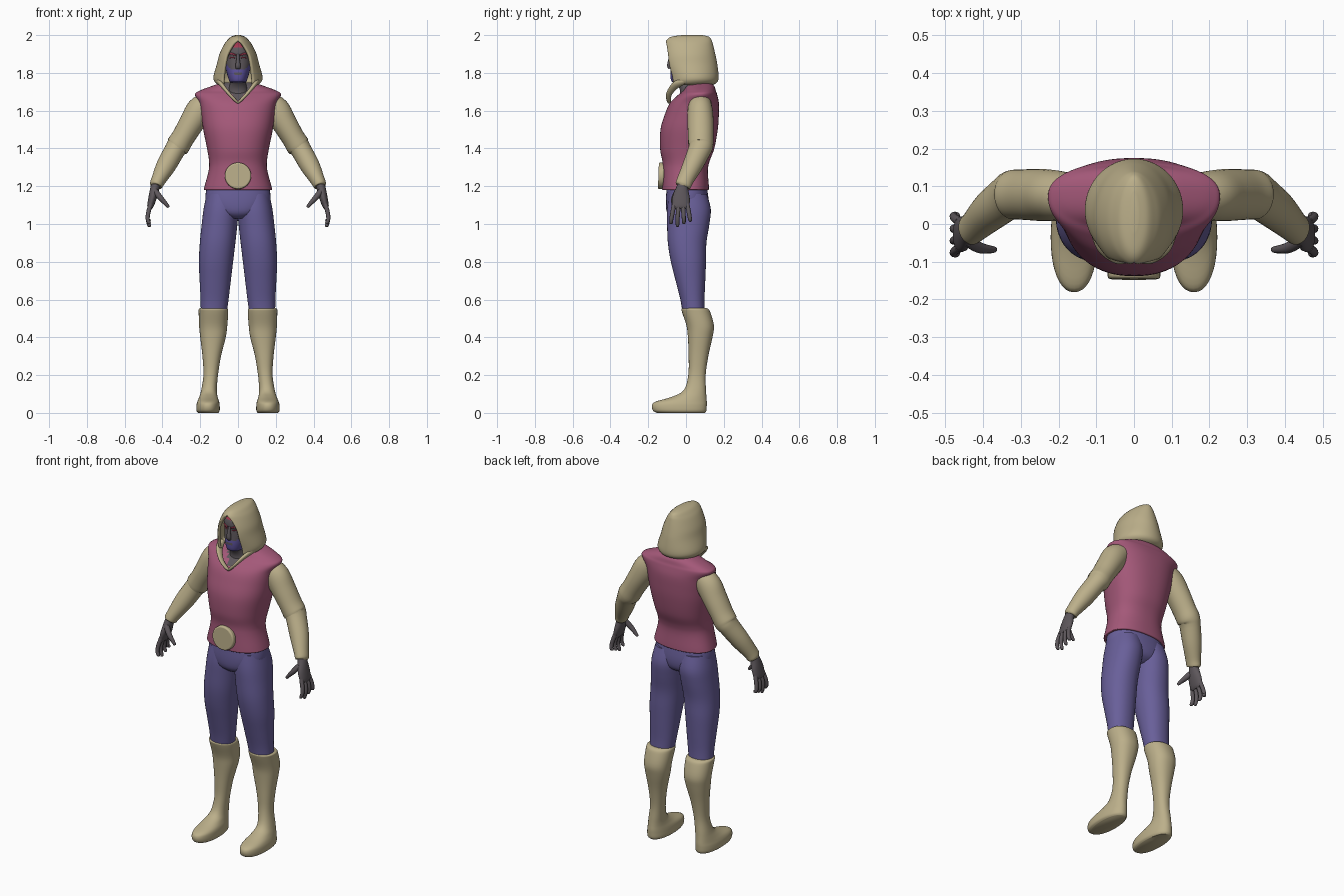
import bpy, bmesh, math
from mathutils import Vector

default_cube = bpy.data.objects.get("Cube")
if default_cube:
    bpy.data.objects.remove(default_cube, do_unlink=True)


def material(name, red, green, blue):
    mat = bpy.data.materials.new(name)
    mat.use_nodes = True
    colour = (red, green, blue, 1)
    mat.diffuse_color = colour
    mat.node_tree.nodes["Principled BSDF"].inputs["Base Color"].default_value = colour
    return mat


TAN = material("tan cloth", .50, .43, .255)
WINE = material("wine cloth", .37, .098, .19)
PURPLE = material("purple cloth", .14, .115, .32)
SKIN = material("grey skin", .11, .095, .105)
BEARD = material("blue beard", .11, .085, .34)
RED = material("red hair", .36, .04, .08)


def smooth_path(rows, steps):
    """Catmull-Rom interpolation through rows of numbers."""
    result = []
    for i in range(len(rows) - 1):
        before, start = rows[max(i - 1, 0)], rows[i]
        end, after = rows[i + 1], rows[min(i + 2, len(rows) - 1)]
        for s in range(steps):
            t = s / steps
            result.append([
                b + t * ((c - a) / 2 + t * (a - 2.5 * b + 2 * c - d / 2
                                            + t * (1.5 * (b - c) + (d - a) / 2)))
                for a, b, c, d in zip(before, start, end, after)])
    return result + [list(rows[-1])]


def skin_rings(name, rings, mats, mirror=False, is_open=False, rule=None, thickness=0):
    """Bridge rings of points into one smooth object."""
    bm = bmesh.new()
    loops = [[bm.verts.new(p) for p in ring] for ring in rings]
    count = len(loops[0])
    for low, high in zip(loops, loops[1:]):
        for j in range(count - 1 if is_open else count):
            k = (j + 1) % count
            bm.faces.new((low[j], low[k], high[k], high[j]))
    bm.faces.new(loops[-1])
    if not is_open:
        bm.faces.new(loops[0][::-1])
    bmesh.ops.remove_doubles(bm, verts=bm.verts, dist=.00001)
    if rule:
        for face in bm.faces:
            face.material_index = rule(face.calc_center_median())
    mesh = bpy.data.meshes.new(name)
    bm.to_mesh(mesh)
    bm.free()
    for mat in mats:
        mesh.materials.append(mat)
    obj = bpy.data.objects.new(name, mesh)
    bpy.context.collection.objects.link(obj)
    finish(obj)
    if thickness:
        shell = obj.modifiers.new("thickness", "SOLIDIFY")
        shell.thickness = thickness
        shell.offset = -1
    if mirror:
        obj.modifiers.new("other side", "MIRROR")
    return obj


def finish(obj):
    bpy.ops.object.select_all(action="DESELECT")
    obj.select_set(True)
    bpy.context.view_layer.objects.active = obj
    bpy.ops.object.shade_smooth_by_angle(angle=math.radians(50))


def bend(value, power):
    return math.copysign(abs(value) ** (2 / power), value)


def stack(name, rows, mats, bias=.5, power=2, steps=4, sides=40, is_open=False, **options):
    """Level rings from rows of height, x range, y range and front gap."""
    rings = []
    for z, left, right, front, back, *gap in smooth_path(rows, steps):
        cx, width = (left + right) / 2, (right - left) / 2
        cy = front + (back - front) * bias
        start = math.asin(min(max(gap[0], 0) / width, 1)) if is_open else 0
        ring = []
        for k in range(sides):
            turn = k / (sides - 1 if is_open else sides)
            angle = start + turn * 2 * (math.pi - start)
            depth = bend(math.cos(angle), power)
            y = cy - depth * (cy - front if depth > 0 else back - cy)
            ring.append((cx + width * bend(math.sin(angle), power), y, z))
        rings.append(ring)
    return skin_rings(name, rings, mats, is_open=is_open, **options)


def centred(rows):
    """Rows with one half width become rows with an x range."""
    return [(z, -w, w, *rest) for z, w, *rest in rows]


def limb(name, rows, mat, steps=4, sides=20, mirror=True):
    """Rings square to a path, from rows of x, y, z and two radii."""
    path = smooth_path(rows, steps)
    points = [Vector(row[:3]) for row in path]
    rings = []
    for i, row in enumerate(path):
        along = (points[min(i + 1, len(path) - 1)] - points[max(i - 1, 0)]).normalized()
        across = Vector((0, 1, 0)).cross(along).normalized()
        up = along.cross(across)
        turns = [2 * math.pi * k / sides for k in range(sides)]
        rings.append([points[i] + across * math.sin(a) * row[3] - up * math.cos(a) * row[4]
                      for a in turns])
    return skin_rings(name, rings, [mat], mirror=mirror)


# Boots with long toes and a rolled top
stack("boots", [
    (0, .105, .21, -.155, .1), (.012, .097, .22, -.175, .108),
    (.04, .097, .22, -.18, .11), (.06, .1, .215, -.16, .11),
    (.085, .108, .205, -.075, .108), (.12, .112, .195, -.012, .106),
    (.2, .106, .183, .012, .104), (.3, .09, .188, .014, .118),
    (.4, .065, .2, .01, .14), (.46, .057, .206, .003, .148),
    (.53, .052, .208, -.02, .13), (.55, .054, .207, -.024, .118),
    (.555, .065, .195, -.012, .105)], [TAN], power=2.2, mirror=True)

# Trousers
stack("trouser_legs", [
    (.53, .06, .197, -.018, .1), (.6, .05, .198, -.03, .098),
    (.7, .038, .203, -.055, .102), (.8, .026, .207, -.08, .106),
    (.9, .014, .202, -.096, .108), (1, .003, .192, -.1, .124),
    (1.08, -.004, .182, -.1, .131), (1.16, 0, .166, -.09, .11)],
    [PURPLE], power=2.15, mirror=True)
stack("trouser_hips", centred([
    (1.03, .05, -.07, .07), (1.06, .13, -.1, .11), (1.12, .172, -.107, .12),
    (1.21, .163, -.1, .108)]), [PURPLE], power=2.3)


# Vest with an open neckline
def neckline(p):
    return int(p.y < .06 and p.z > 1.645 + abs(p.x) * 1.05)


stack("vest", centred([
    (1.18, .17, -.115, .108), (1.182, .18, -.125, .12), (1.2, .177, -.126, .121),
    (1.28, .156, -.124, .116), (1.33, .153, -.125, .124), (1.4, .164, -.137, .15),
    (1.5, .184, -.135, .168), (1.58, .195, -.112, .174), (1.64, .206, -.085, .174),
    (1.685, .228, -.04, .165), (1.705, .205, -.015, .158), (1.73, .14, .0, .15),
    (1.75, .08, .02, .13)]), [WINE, SKIN],
    bias=.55, power=2.3, steps=6, sides=72, rule=neckline)

# Round belt plate
bpy.ops.mesh.primitive_cylinder_add(vertices=40, radius=.07, depth=.03,
                                    location=(0, -.131, 1.255),
                                    rotation=(math.radians(88), 0, 0))
plate = bpy.context.object
plate.name = "belt_plate"
plate.data.materials.append(TAN)
finish(plate)
rim = plate.modifiers.new("soft rim", "BEVEL")
rim.width = .008
rim.segments = 3

# Sleeves with a fold at the elbow
limb("sleeves", [
    (.15, .075, 1.65, .055, .055), (.2, .075, 1.605, .072, .066),
    (.245, .077, 1.535, .066, .069), (.29, .078, 1.46, .061, .067),
    (.318, .078, 1.415, .063, .066), (.332, .073, 1.395, .055, .061),
    (.38, .035, 1.31, .052, .053), (.42, -.003, 1.235, .039, .044),
    (.434, -.015, 1.205, .034, .042), (.436, -.017, 1.2, .026, .032)], TAN, sides=28)

# Hands
limb("palms", [
    (.43, -.012, 1.225, .022, .028), (.44, -.02, 1.19, .024, .032),
    (.452, -.026, 1.14, .022, .046), (.464, -.028, 1.095, .017, .046),
    (.467, -.028, 1.08, .01, .04)], SKIN)
for number, name in enumerate(("index", "middle", "ring", "little")):
    spread = number - 1.5
    y = -.028 + spread * .023
    tip = .985 + abs(spread - -.5) * .014
    limb(name + "_fingers", [
        (.462, y, 1.105, .012, .012), (.475, y + spread * .006, 1.06, .0115, .0115),
        (.478, y + spread * .01, 1.025, .0105, .0105),
        (.47, y + spread * .011, tip + .006, .009, .009),
        (.469, y + spread * .011, tip, .004, .004)], SKIN, sides=12)
limb("thumbs", [
    (.44, -.045, 1.175, .016, .016), (.412, -.062, 1.14, .015, .015),
    (.385, -.067, 1.11, .011, .011), (.37, -.068, 1.092, .008, .008),
    (.367, -.068, 1.088, .003, .003)], SKIN, sides=12)


# Head with hair and beard
def face_colour(p):
    lips = abs(p.x) < .022 and 1.79 < p.z < 1.805
    if p.z > 1.937:
        return 2
    beard_top = 1.815 + max(abs(p.x) - .035, 0) * 1.2
    return int(1.748 < p.z < beard_top and p.y < .02 and not lips)


stack("head", centred([
    (1.62, .07, -.05, .09), (1.7, .056, -.032, .08), (1.745, .042, -.05, .08),
    (1.755, .046, -.076, .08), (1.79, .057, -.083, .09), (1.84, .068, -.08, .1),
    (1.885, .07, -.078, .105), (1.905, .07, -.084, .105), (1.94, .06, -.075, .095),
    (1.965, .035, -.045, .06)]), [SKIN, BEARD, RED],
    power=2.3, steps=7, sides=64, rule=face_colour)
limb("nose", [
    (0, -.078, 1.9, .007, .007), (0, -.085, 1.87, .009, .009),
    (0, -.088, 1.838, .014, .012), (0, -.083, 1.824, .012, .009)], SKIN, mirror=False)
limb("brows", [
    (.012, -.084, 1.893, .004, .004), (.035, -.074, 1.902, .005, .005),
    (.058, -.045, 1.897, .003, .003)], RED, sides=10)
limb("eyelids", [
    (.017, -.0785, 1.878, .002, .002), (.03, -.0745, 1.882, .003, .003),
    (.046, -.063, 1.878, .002, .002)], RED, sides=10)

# Hood, open at the face
stack("hood", centred([
    (1.735, .1, -.1, .14, .078), (1.75, .122, -.1, .165, .08),
    (1.78, .13, -.1, .173, .078), (1.85, .111, -.122, .165, .07),
    (1.9, .098, -.122, .155, .058), (1.95, .074, -.112, .143, .028),
    (1.975, .055, -.102, .135, 0), (1.992, .036, -.075, .12, 0),
    (2, .012, -.02, .085, 0)]), [TAN],
    steps=5, sides=56, is_open=True, thickness=.014)

# Collar flaps meeting at the neckline
limb("collar_flaps", [
    (.1, -.01, 1.757, .018, .018), (.085, -.055, 1.735, .012, .022),
    (.05, -.088, 1.692, .009, .016), (.02, -.092, 1.66, .008, .012),
    (0, -.088, 1.642, .006, .008)], TAN, sides=16)
